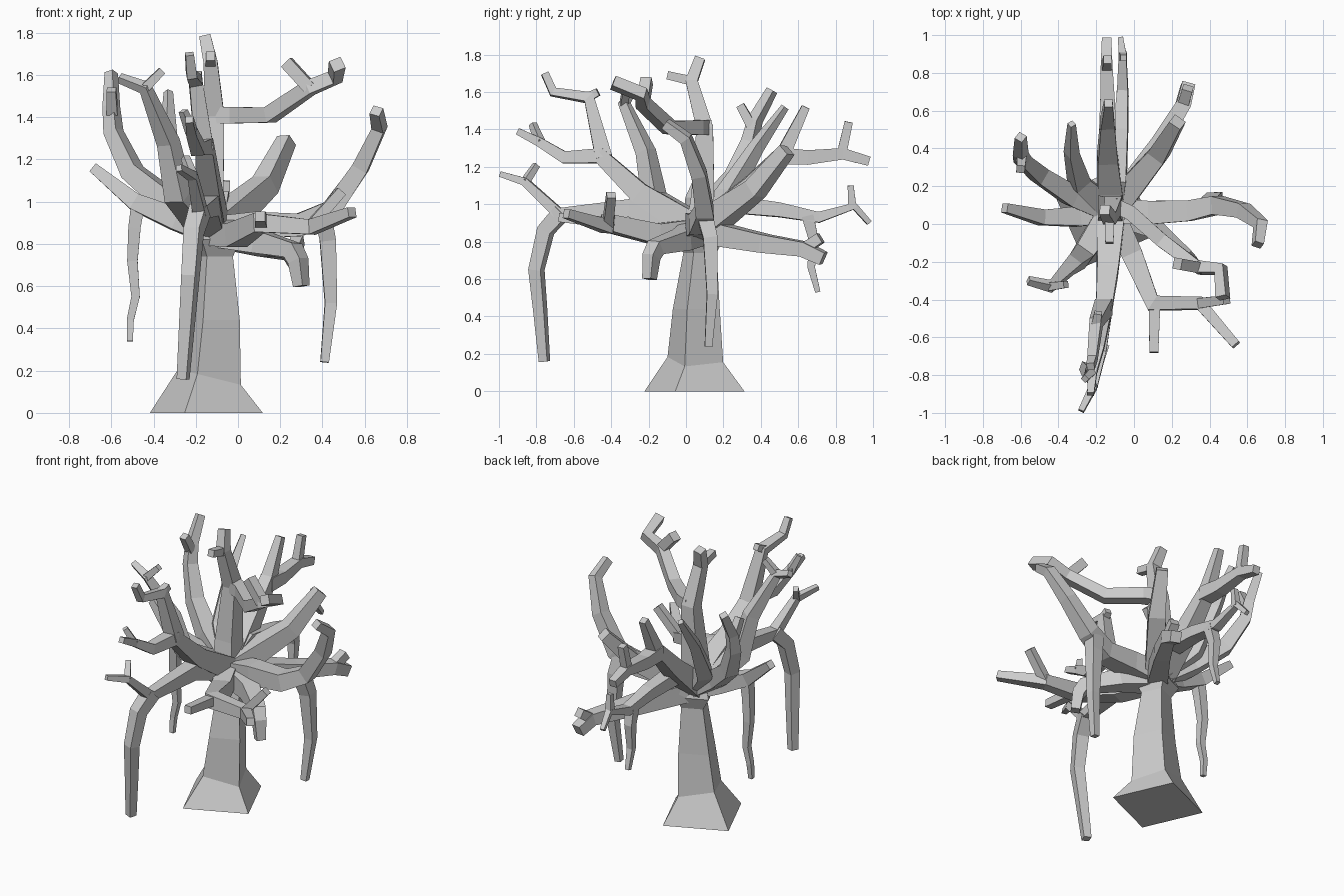
import bpy, bmesh, math
from mathutils import Vector

HUB = (-0.12, 0.07, 0.86)


def skin_rings(name, rings):
    """Bridge a list of four-cornered rings and cap both ends."""
    bm = bmesh.new()
    loops = [[bm.verts.new(p) for p in ring] for ring in rings]
    for a, b in zip(loops, loops[1:]):
        for i in range(4):
            j = (i + 1) % 4
            bm.faces.new((a[i], a[j], b[j], b[i]))
    bm.faces.new(loops[0][::-1])
    bm.faces.new(loops[-1])
    bmesh.ops.recalc_face_normals(bm, faces=bm.faces)
    me = bpy.data.meshes.new(name)
    bm.to_mesh(me)
    bm.free()
    ob = bpy.data.objects.new(name, me)
    bpy.context.collection.objects.link(ob)


def limb(name, r0, r1, *path):
    """Square tube along a path, half-width tapering from r0 to r1."""
    pts = [Vector(p) for p in path]
    lens = [0.0]
    for a, b in zip(pts, pts[1:]):
        lens.append(lens[-1] + (b - a).length)
    dirs = [(b - a).normalized() for a, b in zip(pts, pts[1:])]
    tans = [(a + b).normalized() for a, b in zip(dirs[:1] + dirs, dirs + dirs[-1:])]
    up = Vector((0, 0, 1)) if abs(tans[0].z) < 0.9 else Vector((0, 1, 0))
    rings = []
    for p, t, l in zip(pts, tans, lens):
        side = t.cross(up).normalized()
        up = side.cross(t).normalized()
        r = r0 + (r1 - r0) * l / lens[-1]
        rings.append([p + side * r * a + up * r * b
                      for a, b in ((1, 1), (-1, 1), (-1, -1), (1, -1))])
    skin_rings(name, rings)


# Trunk: flared, turned square section (cx, cy, z, side, tilt)
rings = []
for cx, cy, z, s, tilt in ((-.15, .045, 0, .405, 0), (-.135, .05, .17, .225, -.25),
                           (-.117, .055, .44, .19, 0), (-.113, .075, .74, .135, 0),
                           (-.12, .07, .82, .2, 0), (-.12, .07, .93, .13, 0)):
    ring = []
    for k in range(4):
        a = math.radians(24 + 45 + 90 * k)
        dx, dy = s * .7071 * math.cos(a), s * .7071 * math.sin(a)
        ring.append((cx + dx, cy + dy, z + tilt * dx))
    rings.append(ring)
skin_rings("trunk", rings)

# Central leader with its forked top and long side arm
limb("leader", .07, .027, HUB, (-.13, .09, 1.05), (-.11, .1, 1.41), (-.13, .03, 1.66), (-.155, .075, 1.78))
limb("leader_fork", .025, .022, (-.13, .03, 1.66), (-.13, -.1, 1.69))
limb("upper_arm", .04, .03, (-.11, .1, 1.41), (-.02, .06, 1.41), (.15, -.09, 1.41), (.34, -.23, 1.54),
     (.46, -.24, 1.59), (.47, -.39, 1.65))
limb("upper_arm_fork", .03, .03, (.34, -.23, 1.54), (.23, -.21, 1.66))

# Front low branch with hanging shoot
limb("front_low", .065, .015, HUB, (-.14, -.3, .98), (-.18, -.68, .95), (-.215, -.86, 1.12), (-.28, -.99, 1.16))
limb("front_low_fork", .02, .016, (-.215, -.86, 1.12), (-.25, -.80, 1.21))
limb("front_hanging", .042, .024, (-.18, -.66, .96), (-.21, -.75, .86), (-.225, -.8, .65), (-.24, -.78, .44), (-.26, -.757, .16))

# Front high branch, splitting in two
limb("front_high", .075, .018, HUB, (-.14, -.25, 1.06), (-.16, -.46, 1.26), (-.19, -.65, 1.25),
     (-.22, -.78, 1.33), (-.23, -.9, 1.39))
limb("front_high_fork", .022, .016, (-.22, -.78, 1.33), (-.26, -.82, 1.43))
limb("front_upright", .045, .02, (-.16, -.44, 1.25), (-.2, -.52, 1.57), (-.22, -.71, 1.6), (-.23, -.755, 1.7))
limb("front_upright_fork", .025, .02, (-.2, -.53, 1.57), (-.19, -.47, 1.6))

# Left front branch
limb("left_front", .07, .018, HUB, (-.28, -.17, 1.03), (-.33, -.215, 1.28), (-.44, -.33, 1.54), (-.56, -.3, 1.585))
limb("left_front_fork", .022, .018, (-.44, -.33, 1.54), (-.36, -.32, 1.62))

# Left branch with hanging shoot
limb("left", .065, .024, HUB, (-.3, .04, .92), (-.49, .035, 1.0), (-.685, .085, 1.16))
limb("left_hanging", .032, .014, (-.475, .035, .98), (-.49, .04, .88), (-.5, .05, .72), (-.485, .05, .55),
     (-.51, .05, .44), (-.512, .04, .34))

# Left back branches
limb("left_back", .065, .023, HUB, (-.33, .15, 1.0), (-.5, .26, 1.14), (-.59, .34, 1.33), (-.6, .37, 1.45), (-.6, .46, 1.61))
limb("left_back_fork", .026, .022, (-.595, .35, 1.42), (-.6, .29, 1.53))
limb("left_back_inner", .065, .016, HUB, (-.29, .22, 1.05), (-.33, .38, 1.31), (-.33, .53, 1.52))

# Back branches, the low one with a hanging shoot
limb("back_high", .075, .022, HUB, (-.14, .35, 1.1), (-.14, .53, 1.29), (-.135, .64, 1.52))
limb("back_reach", .045, .025, (-.14, .5, 1.26), (-.14, .65, 1.25), (-.145, .84, 1.27), (-.145, .98, 1.23))
limb("back_reach_fork", .026, .022, (-.145, .83, 1.26), (-.14, .87, 1.44))
limb("back_low", .06, .014, HUB, (-.09, .24, 1.0), (-.07, .5, .97), (-.06, .71, .93), (-.06, .9, .99), (-.07, .98, .9))
limb("back_low_fork", .022, .016, (-.06, .89, .98), (-.055, .88, 1.1))
limb("back_hanging", .032, .014, (-.06, .65, .94), (-.065, .68, .82), (-.065, .67, .66), (-.065, .705, .53))

# Right back branches
limb("right_back_thick", .075, .035, HUB, (.13, .37, 1.08), (.23, .54, 1.29))
limb("right_back_low", .065, .035, HUB, (.13, .42, .79), (.26, .63, .76), (.285, .735, .71))
limb("right_back_low_fork", .03, .028, (.26, .63, .76), (.285, .72, .82))

# Right branch with hanging shoot
limb("right", .07, .025, HUB, (.08, .06, .89), (.29, .07, .89), (.44, .1, .96), (.58, .07, 1.16), (.67, .0, 1.35), (.655, -.11, 1.43))
limb("right_hanging", .042, .02, (.4, .1, .94), (.425, .13, .82), (.44, .14, .52), (.41, .12, .24))

# Right front branches
limb("right_front_stub", .07, .028, HUB, (.1, -.02, .81), (.26, -.16, .77), (.285, -.185, .72), (.3, -.195, .6))
limb("right_front", .065, .024, HUB, (-.01, -.16, .84), (.1, -.42, .9), (.35, -.42, .88), (.54, -.64, .95))
limb("right_front_fork", .03, .024, (.11, -.4, .9), (.105, -.68, .93))
limb("right_front_spur", .027, .024, (.34, -.42, .88), (.49, -.4, 1.05))
